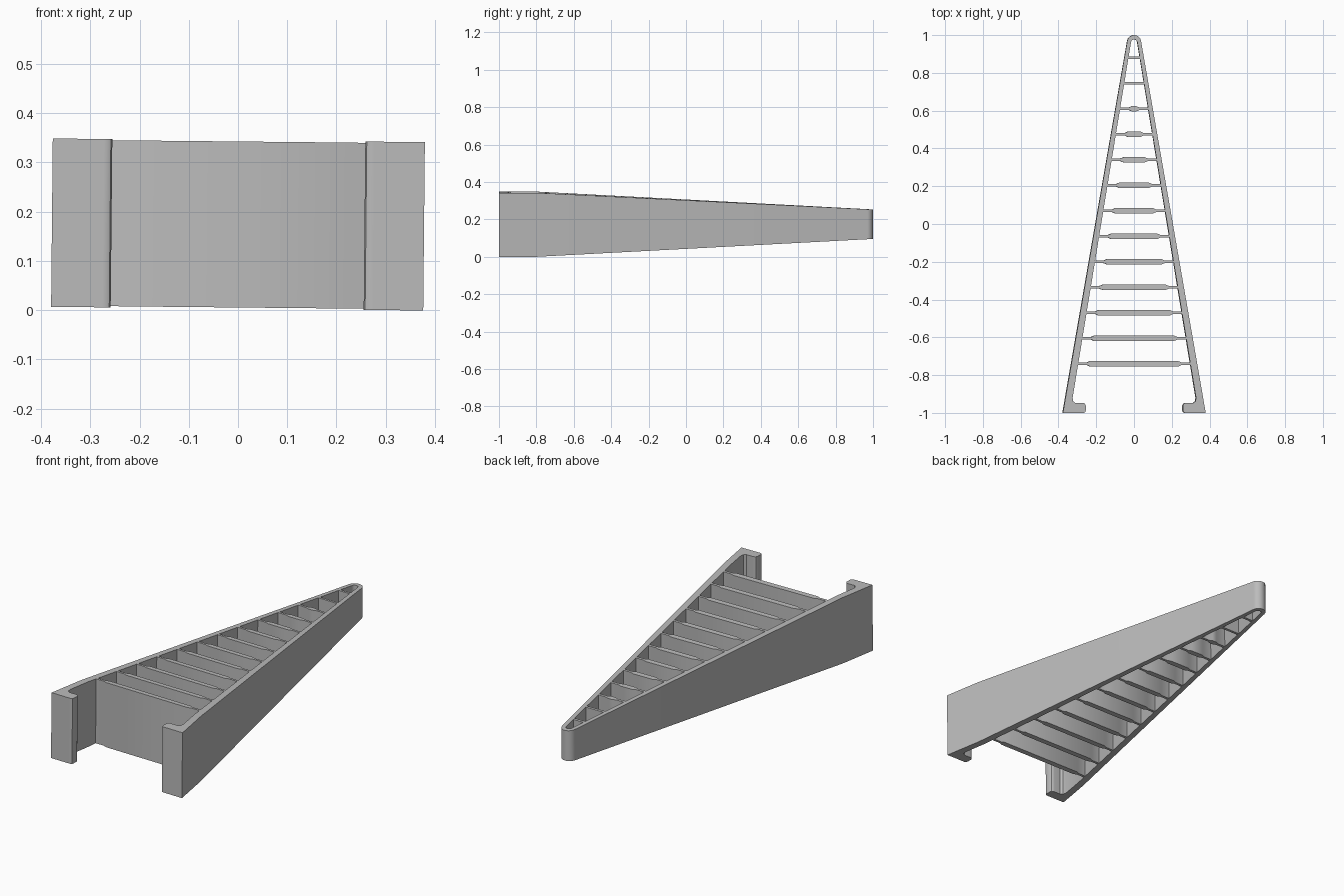
import bpy
import math
from mathutils import Matrix, Vector

cube = bpy.data.objects.get("Cube")
if cube:
    bpy.data.objects.remove(cube, do_unlink=True)

grey = bpy.data.materials.new("plain grey")
grey.use_nodes = True
colour = (0.5, 0.5, 0.5, 1)
grey.diffuse_color = colour
grey.node_tree.nodes["Principled BSDF"].inputs["Base Color"].default_value = colour

MID = 0.174
KINK = -0.8
# the whole frame leans very slightly to its left
LEAN = Matrix.Translation((0, 0, MID)) @ Matrix.Rotation(0.0098, 4, 'Y') @ Matrix.Translation((0, 0, -MID))


def half_height(y):
    """Constant at the front, then tapering to the tip."""
    t = max(0, (y - KINK) / (1 - KINK))
    return 0.171 - 0.0925 * t


def strip(name, pairs):
    """Solid band following pairs of (outer, inner) plan points."""
    verts, faces = [], []
    for pair in pairs:
        for x, y in pair:
            for side in (-1, 1):
                verts.append(LEAN @ Vector((x, y, MID + side * half_height(y))))
    for i in range(len(pairs) - 1):
        a, b = 4 * i, 4 * i + 4
        for j, k in ((0, 1), (1, 3), (3, 2), (2, 0)):
            faces.append((a + j, a + k, b + k, b + j))
    end = 4 * (len(pairs) - 1)
    faces += [(2, 3, 1, 0), (end, end + 1, end + 3, end + 2)]
    mesh = bpy.data.meshes.new(name)
    mesh.from_pydata(verts, [], faces)
    mesh.materials.append(grey)
    obj = bpy.data.objects.new(name, mesh)
    bpy.context.collection.objects.link(obj)
    # consistent outward normals and smooth rounded corners
    bpy.ops.object.select_all(action='DESELECT')
    obj.select_set(True)
    bpy.context.view_layer.objects.active = obj
    bpy.ops.object.mode_set(mode='EDIT')
    bpy.ops.mesh.select_all(action='SELECT')
    bpy.ops.mesh.normals_make_consistent(inside=False)
    bpy.ops.object.mode_set(mode='OBJECT')
    bpy.ops.object.shade_smooth_by_angle(angle=math.radians(30))
    return obj


def inner_x(y):
    return 0.0165 + 0.165 * (0.96 - y)


def outer_x(y):
    return 0.0365 + 0.1735 * (0.97 - y)


# Side walls: rounded tip, straight tapering legs, hooked feet
half = []
for i in range(9):
    a = math.radians(10 * i)
    s, c = math.sin(a), math.cos(a)
    half.append(((0.037 * s, 0.963 + 0.037 * c), (0.0168 * s, 0.96 + 0.0168 * c)))
half += [((outer_x(y), y), (inner_x(y), y)) for y in (KINK, -0.92)]
half += [
    ((0.378, -1), (0.324, -0.938)),
    ((0.35, -1), (0.312, -0.947)),
    ((0.275, -1), (0.275, -0.947)),
    ((0.267, -1), (0.268, -0.948)),
    ((0.26, -0.996), (0.261, -0.952)),
    ((0.257, -0.988), (0.257, -0.96)),
]
mirrored = [tuple((-x, y) for x, y in pair) for pair in half[:0:-1]]
strip("side_walls", mirrored + half)

# Cross ribs: thin at the ends, thicker in the middle
THIN, THICK = 0.0065, 0.0135
for n in range(13):
    y = -0.74 + 0.135 * n
    end = inner_x(y) + 0.006
    stations = [(end, THIN)]
    wide = inner_x(y) - 0.062
    if wide > 0:
        stations += [(wide + 0.016, THIN), (wide, THICK)]
    stations = [(-x, t) for x, t in stations] + stations[::-1]
    strip(f"cross_rib_{n + 1}", [((x, y + t), (x, y - t)) for x, t in stations])
